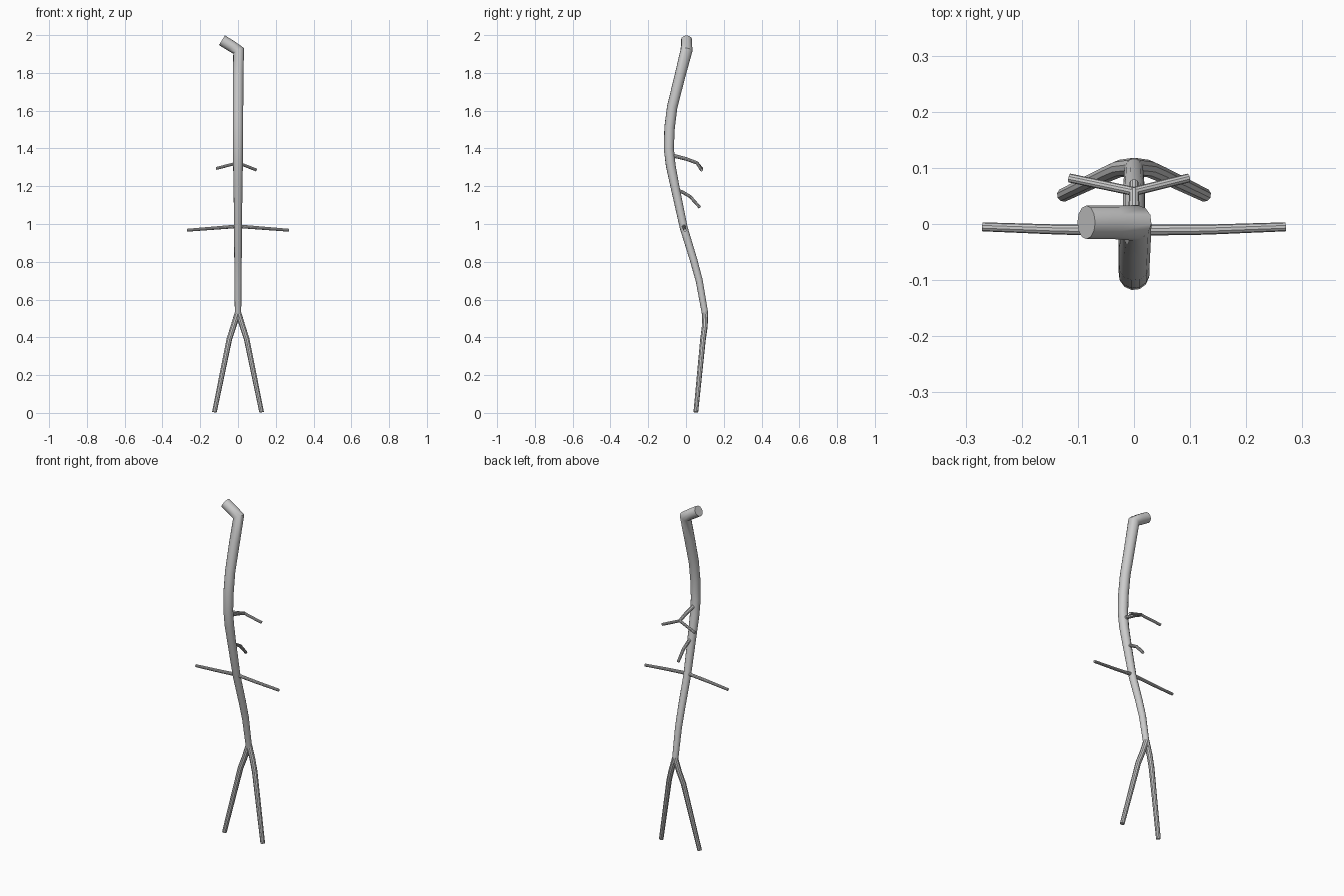
import bpy
import math


def tube(name, points, sides_res=3):
    """Capped tube swept through (x, y, z, radius) points."""
    curve = bpy.data.curves.new(name, 'CURVE')
    curve.dimensions = '3D'
    curve.bevel_depth = 1.0
    curve.bevel_resolution = sides_res
    curve.use_fill_caps = True
    spline = curve.splines.new('POLY')
    spline.points.add(len(points) - 1)
    for p, (x, y, z, r) in zip(spline.points, points):
        p.co = (x, y, z, 1)
        p.radius = r
    obj = bpy.data.objects.new(name, curve)
    bpy.context.collection.objects.link(obj)
    bpy.ops.object.select_all(action='DESELECT')
    obj.select_set(True)
    bpy.context.view_layer.objects.active = obj
    bpy.ops.object.convert(target='MESH')
    bpy.ops.object.shade_smooth_by_angle(angle=math.radians(35))
    return obj


# Main curved trunk with the short bent arch at its top
tube("main_trunk", [
    (-0.085, 0.003, 1.973, 0.030), (-0.035, 0.003, 1.942, 0.030),
    (0.003, 0.002, 1.917, 0.032),
    (0.001, -0.033, 1.78, 0.029), (0, -0.073, 1.62, 0.028),
    (0, -0.087, 1.51, 0.028), (0, -0.091, 1.40, 0.027),
    (0, -0.081, 1.31, 0.026), (0, -0.061, 1.21, 0.024),
    (0, -0.012, 0.98, 0.021), (0, 0.040, 0.81, 0.020),
    (0, 0.070, 0.70, 0.019), (0, 0.100, 0.53, 0.017)], 4)

# Upper stem that forks into two side twigs
tube("upper_stem", [(0, -0.085, 1.366, 0.011), (0, 0.0, 1.345, 0.010),
                    (0, 0.062, 1.322, 0.009)])
tube("upper_twig_left", [(0, 0.058, 1.324, 0.008), (-0.115, 0.082, 1.294, 0.008)])
tube("upper_twig_right", [(0, 0.058, 1.324, 0.008), (0.097, 0.082, 1.286, 0.008)])

# Lower stem that droops backwards
tube("lower_stem", [(0, -0.05, 1.180, 0.010), (0, -0.02, 1.170, 0.009),
                    (0, 0.022, 1.145, 0.009), (0, 0.074, 1.087, 0.008)])

# Mirrored side branches and lower legs
for side, s in (("left", -1), ("right", 1)):
    tube("side_branch_" + side, [
        (0, -0.011, 0.988, 0.010), (s * 0.13, -0.010, 0.978, 0.009),
        (s * 0.27, -0.005, 0.967, 0.008)])
    tube("leg_" + side, [
        (0, 0.102, 0.535, 0.016), (s * 0.025, 0.099, 0.455, 0.0155),
        (s * 0.046, 0.090, 0.390, 0.015), (s * 0.125, 0.052, 0.004, 0.0125)])
